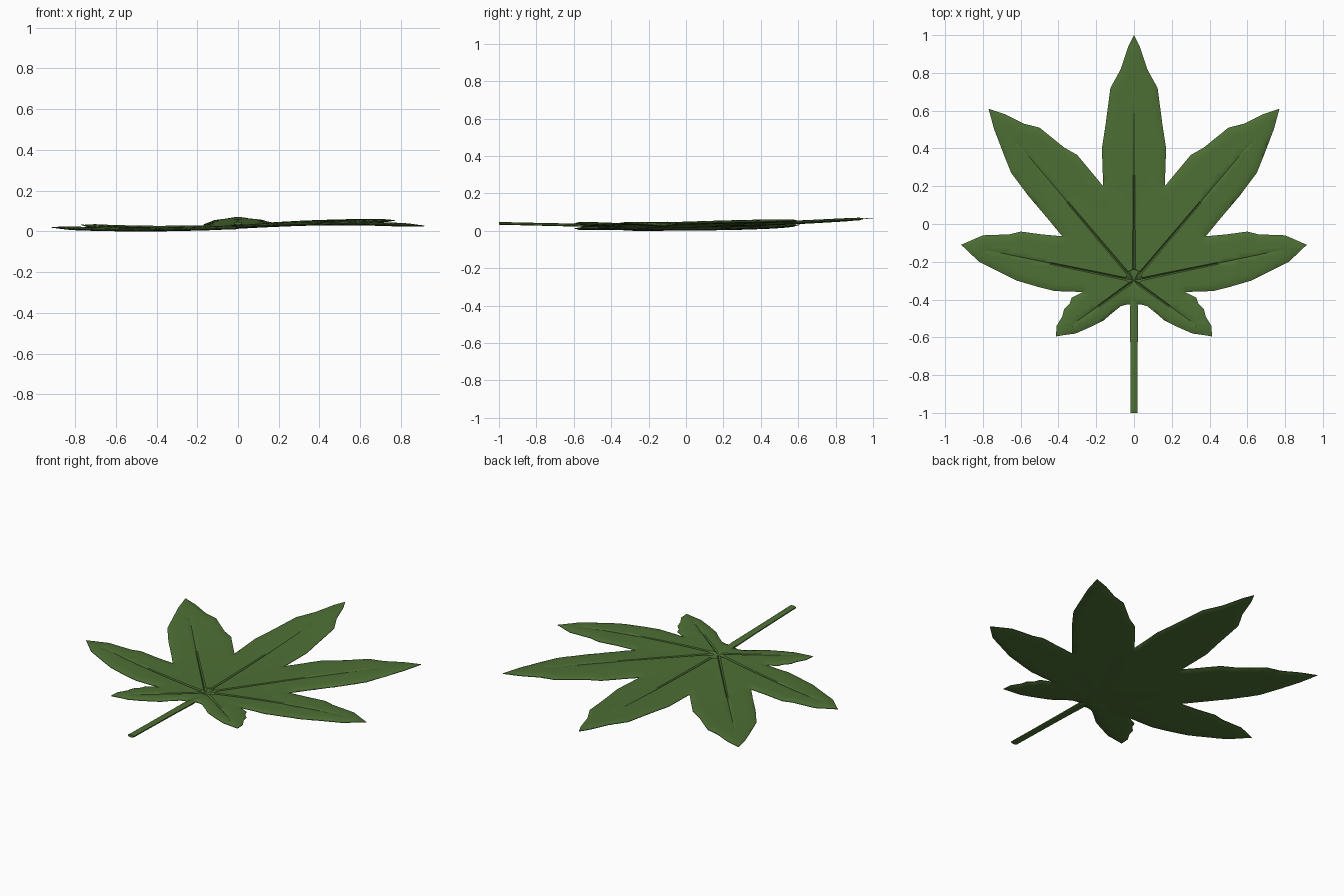
import bpy, math
from mathutils import Vector
from mathutils.geometry import delaunay_2d_cdt, intersect_point_line

if "Cube" in bpy.data.objects:
    bpy.data.objects.remove(bpy.data.objects["Cube"])

green = bpy.data.materials.new("leaf green")
green.diffuse_color = (0.075, 0.16, 0.035, 1)
green.use_nodes = True
green.node_tree.nodes["Principled BSDF"].inputs["Base Color"].default_value = green.diffuse_color

CENTRE = Vector((0, -0.30))

# Right half of the leaf outline, from the top tip round to the stem
half = [(0, 1), (.03, .94), (.07, .82), (.125, .72), (.15, .53), (.17, .40), (.163, .20),
        (.30, .365), (.37, .405), (.50, .51), (.58, .53), (.68, .58), (.77, .61),
        (.74, .50), (.69, .37), (.65, .27), (.56, .15), (.45, .02), (.38, -.065),
        (.49, -.055), (.60, -.04), (.66, -.055), (.80, -.06), (.915, -.11),
        (.82, -.20), (.75, -.235), (.62, -.30), (.50, -.335), (.42, -.355), (.27, -.36),
        (.33, -.39), (.34, -.42), (.37, -.45), (.38, -.49), (.41, -.54), (.413, -.595),
        (.35, -.585), (.31, -.58), (.23, -.545), (.16, -.51), (.12, -.475), (.07, -.435),
        (.04, -.427)]
outline = [Vector(p) for p in half] + [Vector((-x, y)) for x, y in reversed(half[1:])]

# Lobes from left to right: tip x, tip y, height halfway, height at tip, vein length
lobes = [(-.413, -.595, .018, .016, .8), (-.915, -.11, .013, .024, .85),
         (-.77, .61, .016, .036, .8), (0, 1, .040, .072, .75),
         (.77, .61, .048, .058, .8), (.915, -.11, .043, .031, .85), (.413, -.595, .037, .045, .8)]
tips = [Vector(l[:2]) for l in lobes]
Z0 = 0.026


def bearing(p):
    d = p - CENTRE
    return math.atan2(d.x, d.y)


def seg_dist(p, a, b):
    q, t = intersect_point_line(p, a, b)
    t = min(max(t, 0), 1)
    return (p - a.lerp(b, t)).length, t


def lobe_height(p, i):
    """Curve through the centre, middle and tip heights of one lobe."""
    t = (p - CENTRE).length / (tips[i] - CENTRE).length
    m, e = lobes[i][2] - Z0, lobes[i][3] - Z0
    return Z0 + (4 * m - e) * t + (2 * e - 4 * m) * t * t


def mid_height(p):
    """Blend neighbouring lobe curves by direction from the centre."""
    a = bearing(p)
    angles = [bearing(t) for t in tips]
    if a <= angles[0]:
        return lobe_height(p, 0)
    for i in range(6):
        if a <= angles[i + 1]:
            s = (a - angles[i]) / (angles[i + 1] - angles[i])
            s = s * s * (3 - 2 * s)
            return lobe_height(p, i) * (1 - s) + lobe_height(p, i + 1) * s
    return lobe_height(p, 6)


def thickness(p):
    """Half thickness, rounding off towards the rim."""
    d = min(seg_dist(p, outline[i - 1], outline[i])[0] for i in range(len(outline)))
    s = min(d / 0.055, 1)
    return 0.0015 + 0.0075 * math.sqrt(max(0, 1 - (1 - s) ** 2))


def groove(p):
    """Depth of the vein channel at a point."""
    best = 0
    for tip, l in zip(tips, lobes):
        d, t = seg_dist(p, CENTRE, CENTRE.lerp(tip, l[4]))
        if d < 0.0015:
            best = max(best, 0.008 * (1 - t) + 0.001)
    return best


# Planar layout: rim, vein lines with their rails, and a fill grid
pts, edges = [], []


def add_line(line, closed=False):
    n = len(pts)
    pts.extend(line)
    edges.extend((n + i, n + i + 1) for i in range(len(line) - 1))
    if closed:
        edges.append((n + len(line) - 1, n))


rim = []
for i, p in enumerate(outline):
    q = outline[(i + 1) % len(outline)]
    k = max(1, round((q - p).length / 0.04))
    rim += [p.lerp(q, j / k) for j in range(k)]
add_line(rim, True)
for tip, l in zip(tips, lobes):
    end = CENTRE.lerp(tip, l[4])
    d = (tip - CENTRE).normalized()
    side = Vector((-d.y, d.x))
    add_line([CENTRE.lerp(end, j / 16) for j in range(17)])
    for s in (-1, 1):
        add_line([CENTRE.lerp(end, j / 16) + side * s * (0.008 - 0.005 * j / 16)
                  for j in range(1, 17)])
STEP = 0.025
for i in range(-37, 38):
    for j in range(-24, 41):
        p = Vector(((i + (j % 2) * 0.5) * STEP, j * STEP))
        if all(seg_dist(p, CENTRE, t)[0] > 0.012 for t in tips):
            pts.append(p)

flat, _, tris, *_ = delaunay_2d_cdt(pts, edges, [], 1, 1e-5)
used = sorted({v for f in tris for v in f})
index = {v: n for n, v in enumerate(used)}
tris = [tuple(index[v] for v in f) for f in tris]
flat = [Vector(flat[v]) for v in used]
N = len(flat)

# Leaf blade: upper and lower skins joined along the rim
top, bottom = [], []
for p in flat:
    z, h = mid_height(p), thickness(p)
    top.append((p.x, p.y, z + h - groove(p)))
    bottom.append((p.x, p.y, z - h))
low = min(v[2] for v in bottom)
verts = [(x, y, z - low) for x, y, z in top + bottom]
faces = list(tris) + [tuple(v + N for v in reversed(f)) for f in tris]
directed = {(f[i], f[(i + 1) % 3]) for f in tris for i in range(3)}
faces += [(b, a, a + N, b + N) for a, b in directed if (b, a) not in directed]


def make_object(name, verts, faces, angle):
    mesh = bpy.data.meshes.new(name)
    mesh.from_pydata(verts, [], faces)
    mesh.materials.append(green)
    ob = bpy.data.objects.new(name, mesh)
    bpy.context.collection.objects.link(ob)
    bpy.ops.object.select_all(action='DESELECT')
    ob.select_set(True)
    bpy.context.view_layer.objects.active = ob
    bpy.ops.object.mode_set(mode='EDIT')
    bpy.ops.mesh.select_all(action='SELECT')
    bpy.ops.mesh.normals_make_consistent(inside=False)
    bpy.ops.object.mode_set(mode='OBJECT')
    bpy.ops.object.shade_smooth_by_angle(angle=math.radians(angle))


make_object("leaf_blade", verts, faces, 40)

# Stem: eight-sided stalk rising slightly towards its free end
stations = [(-1, .040, .019), (-.83, .036, .019), (-.6, .031, .020), (-.45, .027, .022), (-.36, .024, .012)]
sv, sf = [], []
for y, z, w in stations:
    for k in range(8):
        a = math.tau * (k + 0.5) / 8
        sv.append((w * math.cos(a) * 1.08, y, z + 0.0085 * math.sin(a) * w / 0.02))
for r in range(len(stations) - 1):
    for k in range(8):
        a, b = r * 8 + k, r * 8 + (k + 1) % 8
        sf.append((a, b, b + 8, a + 8))
sf += [tuple(range(8)), tuple(range(len(sv) - 8, len(sv)))]
make_object("stem", sv, sf, 50)
